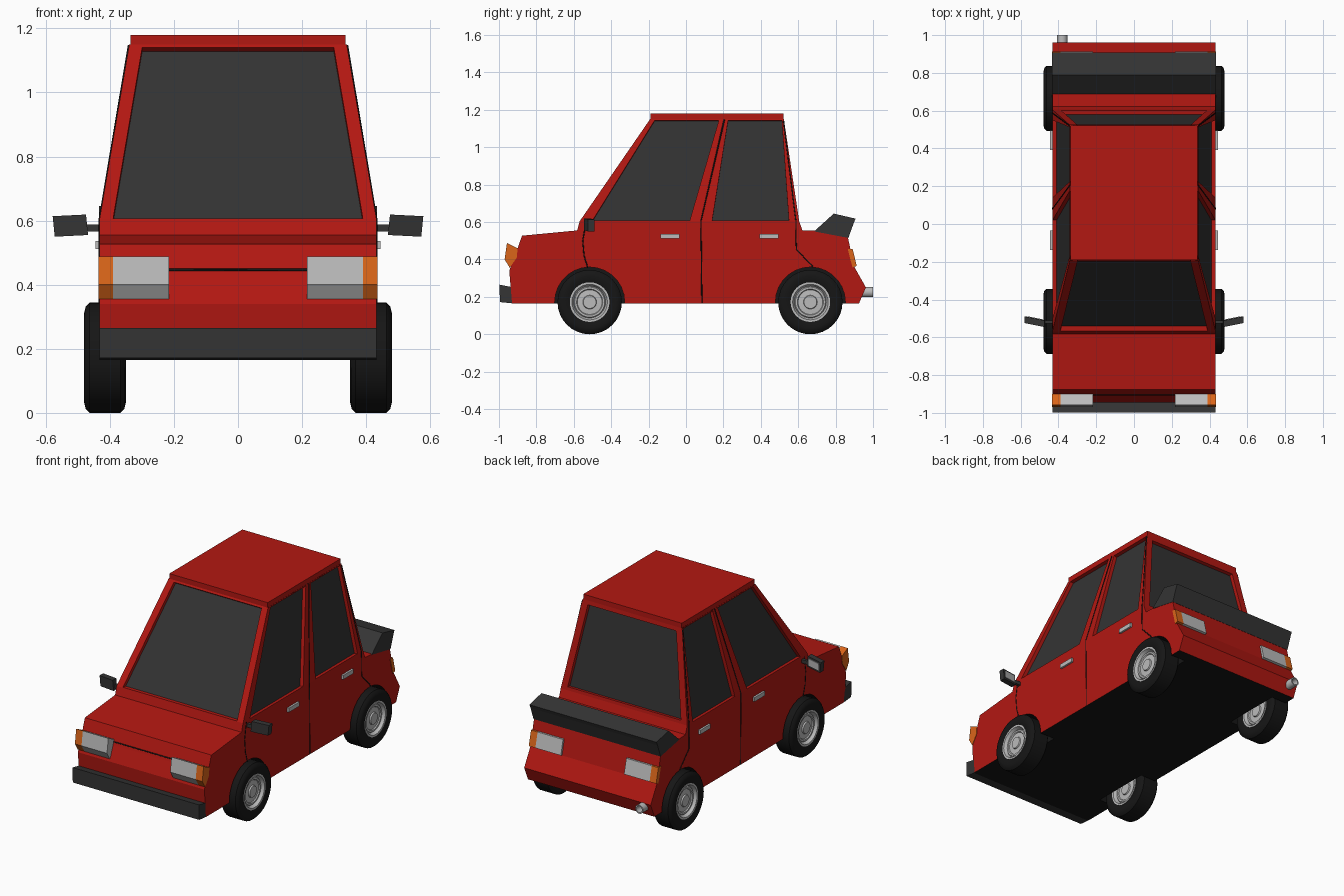
import bpy, bmesh, math
from mathutils import Vector

if "Cube" in bpy.data.objects:
    bpy.data.objects.remove(bpy.data.objects["Cube"])


def material(name, rgb):
    m = bpy.data.materials.new(name)
    m.diffuse_color = (*rgb, 1)
    m.use_nodes = True
    m.node_tree.nodes["Principled BSDF"].inputs["Base Color"].default_value = m.diffuse_color
    return m


RED = material("red_paint", (0.45, 0.009, 0.006))
GLASS = material("dark_glass", (0.033, 0.033, 0.033))
TRIM = material("dark_trim", (0.035, 0.035, 0.035))
BLACK = material("black", (0.008, 0.008, 0.008))
ORANGE = material("orange_lens", (0.7, 0.13, 0.01))
SILVER = material("silver", (0.5, 0.5, 0.5))


def make(name, verts, faces, mats, fix=True):
    me = bpy.data.meshes.new(name)
    me.from_pydata(verts, [], faces)
    for m in mats:
        me.materials.append(m)
    if fix:
        bm = bmesh.new()
        bm.from_mesh(me)
        bmesh.ops.recalc_face_normals(bm, faces=bm.faces)
        bm.to_mesh(me)
        bm.free()
    ob = bpy.data.objects.new(name, me)
    bpy.context.collection.objects.link(ob)
    return ob


def prism(name, prof, x0, x1, *mats):
    """Extrude a (y, z) profile along x."""
    n = len(prof)
    verts = [(x, y, z) for x in (x0, x1) for y, z in prof]
    faces = [list(range(n)), list(range(n, 2 * n))]
    faces += [(i, (i + 1) % n, n + (i + 1) % n, n + i) for i in range(n)]
    return make(name, verts, faces, mats)


def lathe(name, prof, centre, axis, mat, seg=32):
    """Revolve a closed (along, radius) profile about the x or y axis."""
    verts, n = [], len(prof)
    for s in range(seg):
        a = 2 * math.pi * s / seg
        for t, r in prof:
            c, d = r * math.cos(a), r * math.sin(a)
            verts.append(Vector(centre) + Vector((t, c, d) if axis == "x" else (c, t, d)))
    faces = [(s * n + i, s * n + (i + 1) % n, (s + 1) % seg * n + (i + 1) % n, (s + 1) % seg * n + i)
             for s in range(seg) for i in range(n)]
    ob = make(name, verts, faces, [mat])
    bpy.ops.object.select_all(action="DESELECT")
    ob.select_set(True)
    bpy.context.view_layer.objects.active = ob
    bpy.ops.object.shade_smooth_by_angle(angle=math.radians(35))
    return ob


def window(name, outer, inner, depth=0.022):
    """Red frame panel with a recessed glass pane."""
    o, i = [Vector(p) for p in outer], [Vector(p) for p in inner]
    n = (o[1] - o[0]).cross(o[2] - o[0]).normalized()
    if n.dot(o[0] - Vector((0, 0.1, 0.8))) < 0:
        o.reverse()
        i.reverse()
        n = -n
    verts = o + i + [p - n * depth for p in i]
    faces = [(b + k, b + (k + 1) % 4, b + 4 + (k + 1) % 4, b + 4 + k) for b in (0, 4) for k in range(4)]
    ob = make(name, verts, faces + [(8, 9, 10, 11)], [RED, GLASS], fix=False)
    ob.data.polygons[8].material_index = 1


def box(name, x, y, z, mat):
    return prism(name, [(y[0], z[0]), (y[1], z[0]), (y[1], z[1]), (y[0], z[1])], *x, mat)


def seam(name, pts, r=0.004):
    cu = bpy.data.curves.new(name, "CURVE")
    cu.dimensions = "3D"
    cu.bevel_depth = r
    cu.bevel_resolution = 0
    sp = cu.splines.new("POLY")
    sp.points.add(len(pts) - 1)
    for p, co in zip(sp.points, pts):
        p.co = (*co, 1)
    cu.materials.append(BLACK)
    bpy.context.collection.objects.link(bpy.data.objects.new(name, cu))


# Lower body: solid centre plus side sections with wheel arches
WHEELS = {"front": -0.515, "rear": 0.665}
WZ, WR, ARCH = 0.172, 0.172, 0.187
top = [(0.925, 0.165), (0.962, 0.25), (0.9, 0.36), (0.865, 0.52), (0.70, 0.553), (0.622, 0.556), (0.605, 0.605),
       (-0.568, 0.605), (-0.582, 0.555), (-0.877, 0.527), (-0.91, 0.43), (-0.945, 0.34), (-0.93, 0.165)]
arches = []
for cy in WHEELS.values():
    arches.append((cy - ARCH, 0.165))
    arches += [(cy - ARCH * math.cos(math.pi * k / 14), WZ + ARCH * math.sin(math.pi * k / 14)) for k in range(15)]
    arches.append((cy + ARCH, 0.165))
sections = [prism("body_centre", top, -0.33, 0.33, RED, BLACK)]
for side, s in (("right", 1), ("left", -1)):
    sections.append(prism("body_side_" + side, top + arches, s * 0.33, s * 0.432, RED, BLACK))
for ob in sections:
    for f in ob.data.polygons:
        c, xface = f.center, abs(f.normal.x) > 0.9
        if (xface and abs(c.x) < 0.4) or (not xface and c.z < 0.37 and abs(c.y) < 0.9):
            f.material_index = 1


# Cabin: roof, windscreen, rear window and side windows
def sx(z):
    return 0.432 - (z - 0.605) * 0.17


def fy(z):
    return -0.568 + (z - 0.605) * 0.69


def ry(z):
    return 0.605 - (z - 0.605) * 0.15


LO, HI = 0.605, 1.15
box("roof", (-0.336, 0.336), (-0.19, 0.522), (1.148, 1.18), RED)
for name, f, lo, hi in (("windscreen", fy, 0.607, 1.14), ("rear_window", ry, 0.625, 1.125)):
    quad = lambda zs, inset: [(q * (sx(z) - inset), f(z), z) for q, z in zip((-1, 1, 1, -1), zs)]
    window(name, quad((LO, LO, HI, HI), 0), quad((lo, lo, hi, hi), 0.042))
for side, s in (("right", 1), ("left", -1)):
    p = lambda pts: [(s * sx(z), y, z) for y, z in pts]
    window("front_door_window_" + side, p([(fy(LO), LO), (0.08, LO), (0.205, HI), (fy(HI), HI)]),
           p([(-0.5, 0.608), (0.02, 0.608), (0.175, 1.143), (-0.168, 1.143)]))
    window("rear_door_window_" + side, p([(0.08, LO), (ry(LO), LO), (ry(HI), HI), (0.205, HI)]),
           p([(0.14, 0.608), (0.55, 0.608), (0.512, 1.143), (0.225, 1.143)]))

    # Door seams and handles
    x = s * 0.431
    seam("front_door_seam_" + side, [(x, -0.535, 0.6), (x, -0.552, 0.5), (x, -0.545, 0.42), (x, -0.525, 0.355)])
    seam("middle_door_seam_" + side, [(x, 0.085, 0.167), (x, 0.08, 0.605), (s * sx(1.148), 0.205, 1.148)])
    seam("rear_door_seam_" + side, [(s * sx(1.14), 0.522, 1.14), (x, 0.588, 0.605), (x, 0.59, 0.455), (x, 0.68, 0.36)])
    for part, y in (("front", -0.137), ("rear", 0.393)):
        box(f"{part}_door_handle_{side}", (s * 0.43, s * 0.444), (y, y + 0.102), (0.511, 0.537), SILVER)

    # Wing mirrors
    box("mirror_stem_" + side, (s * 0.42, s * 0.485), (-0.528, -0.51), (0.566, 0.588), TRIM)
    verts = [(s * (px + dz * 0.1), y + (px - 0.47) * 0.2, 0.555 + dz - (px - 0.47) * 0.05)
             for px in (0.468, 0.572) for y, dz in ((-0.545, 0), (-0.51, 0), (-0.51, 0.064), (-0.545, 0.064))]
    make("mirror_housing_" + side, verts,
         [(0, 1, 2, 3), (4, 5, 6, 7), (0, 1, 5, 4), (1, 2, 6, 5), (2, 3, 7, 6), (3, 0, 4, 7)], [TRIM])
    verts = [(s * px, -0.509 + (px - 0.47) * 0.2 + t, z - (px - 0.47) * 0.05)
             for t in (-0.004, 0.002) for px, z in ((0.483, 0.567), (0.562, 0.567), (0.562, 0.609), (0.483, 0.609))]
    make("mirror_glass_" + side, verts,
         [(0, 1, 2, 3), (4, 5, 6, 7), (0, 1, 5, 4), (1, 2, 6, 5), (2, 3, 7, 6), (3, 0, 4, 7)], [SILVER])

    # Head and tail lamps with orange corners
    head = [(-0.957, 0.488), (-0.97, 0.4), (-0.942, 0.355), (-0.905, 0.41), (-0.9, 0.46)]
    tail = [(0.865, 0.455), (0.891, 0.455), (0.913, 0.365), (0.89, 0.357)]
    for part, prof in (("head", head), ("tail", tail)):
        prism(f"{part}_lamp_{side}", prof, s * 0.216, s * 0.39, SILVER)
        prism(f"{part}_indicator_{side}", prof, s * 0.39, s * 0.435, ORANGE)

    # Wheels: rounded tyre and stepped rim, the same on both faces
    for part, cy in WHEELS.items():
        c = (s * 0.415, cy, WZ)
        half = [(0.055, 0.1), (0.06, 0.115), (0.065, 0.14), (0.06, 0.16), (0.048, WR)]
        lathe(f"{part}_tyre_{side}", half + [(-t, r) for t, r in reversed(half)], c, "x", BLACK)
        rim = [(0.05, 0.0005), (0.05, 0.034), (0.042, 0.037), (0.04, 0.066), (0.046, 0.07), (0.046, 0.08),
               (0.04, 0.085), (0.06, 0.095), (0.06, 0.106)]
        lathe(f"{part}_rim_{side}", rim + [(-t, r) for t, r in reversed(rim)], c, "x", SILVER)

# Bonnet gap, bumper, spoiler and exhaust
seam("bonnet_gap", [(-0.216, -0.904, 0.446), (0.216, -0.904, 0.446)])
prism("front_bumper", [(-0.997, 0.265), (-0.93, 0.252), (-0.925, 0.165), (-0.995, 0.172)], -0.432, 0.432, TRIM)
prism("rear_spoiler", [(0.685, 0.55), (0.79, 0.645), (0.907, 0.618), (0.897, 0.595), (0.868, 0.515)],
      -0.434, 0.434, TRIM)
lathe("exhaust_pipe", [(-0.1, 0.0005), (-0.1, 0.027), (0.03, 0.027), (0.03, 0.02), (-0.03, 0.02), (-0.03, 0.0005)],
      (-0.38, 0.97, 0.225), "y", SILVER, 16)
